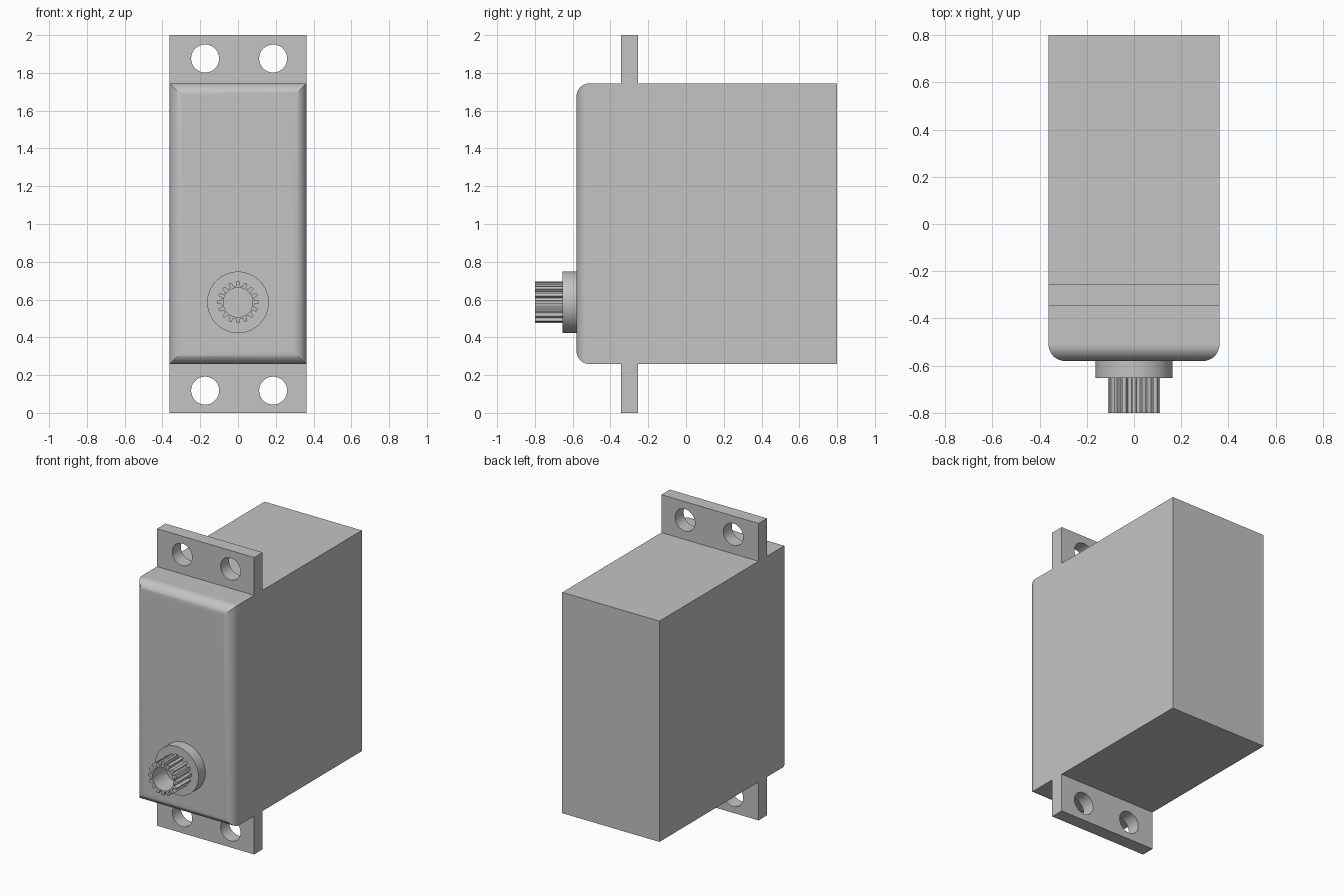
import bpy, bmesh, math
from mathutils import Matrix

if "Cube" in bpy.data.objects:
    bpy.data.objects.remove(bpy.data.objects["Cube"])

grey = bpy.data.materials.new("light_grey")
grey.diffuse_color = (0.55, 0.55, 0.55, 1)
grey.use_nodes = True
grey.node_tree.nodes["Principled BSDF"].inputs["Base Color"].default_value = grey.diffuse_color


def finish(name, bm):
    bmesh.ops.remove_doubles(bm, verts=bm.verts, dist=1e-5)
    bmesh.ops.recalc_face_normals(bm, faces=bm.faces)
    me = bpy.data.meshes.new(name)
    bm.to_mesh(me)
    bm.free()
    me.materials.clear()
    me.materials.append(grey)
    me.shade_smooth()
    me.set_sharp_from_angle(angle=math.radians(25))
    ob = bpy.data.objects.new(name, me)
    bpy.context.collection.objects.link(ob)
    mod = ob.modifiers.new("flat_normals", "WEIGHTED_NORMAL")
    mod.keep_sharp = True
    return ob


def circle(cx, cz, r, n=48):
    return [(cx + r * math.cos(2 * math.pi * i / n),
             cz + r * math.sin(2 * math.pi * i / n)) for i in range(n)]


def rect(x0, x1, z0, z1):
    return [(x0, z0), (x1, z0), (x1, z1), (x0, z1)]


def extrude_profile(name, loops, y0, y1):
    """Fill x-z outlines (inner loops become holes) and extrude from y0 to y1."""
    cu = bpy.data.curves.new(name + "_outline", "CURVE")
    cu.dimensions = "2D"
    cu.fill_mode = "BOTH"
    cu.extrude = (y1 - y0) / 2
    for pts in loops:
        sp = cu.splines.new("POLY")
        sp.points.add(len(pts) - 1)
        for p, (x, z) in zip(sp.points, pts):
            p.co = (x, z, 0, 1)
        sp.use_cyclic_u = True
    tmp = bpy.data.objects.new(name + "_outline", cu)
    bpy.context.collection.objects.link(tmp)
    dg = bpy.context.evaluated_depsgraph_get()
    me = bpy.data.meshes.new_from_object(tmp.evaluated_get(dg))
    bm = bmesh.new()
    bm.from_mesh(me)
    bpy.data.objects.remove(tmp)
    bpy.data.meshes.remove(me)
    bm.transform(Matrix.Translation((0, (y0 + y1) / 2, 0))
                 @ Matrix.Rotation(math.pi / 2, 4, "X"))
    return finish(name, bm)


# Main case: box with the four front edges rounded
W, Z0, Z1, FRONT, BACK = 0.362, 0.258, 1.745, -0.58, 0.80
bm = bmesh.new()
bmesh.ops.create_cube(bm, size=1)
bm.transform(Matrix.Translation((0, (FRONT + BACK) / 2, (Z0 + Z1) / 2))
             @ Matrix.Diagonal((2 * W, BACK - FRONT, Z1 - Z0, 1)))
front_edges = [e for e in bm.edges if all(v.co.y < FRONT + 0.01 for v in e.verts)]
bmesh.ops.bevel(bm, geom=front_edges, offset=0.07, segments=10, profile=0.5,
                affect="EDGES")
finish("servo_case", bm)

# Mounting flanges, each with two screw holes
for name, z0, z1, hz in (("lower_flange", 0, Z0, 0.118),
                         ("upper_flange", Z1, 2.0, 1.876)):
    loops = [rect(-W, W, z0, z1)] + [circle(x, hz, 0.074) for x in (-0.174, 0.186)]
    extrude_profile(name, loops, -0.345, -0.255)

# Round collar around the output shaft
SHAFT_Z = 0.585
extrude_profile("shaft_collar", [circle(0, SHAFT_Z, 0.163, 64)], -0.653, FRONT)

# Hollow toothed output shaft
TEETH, ROOT, TIP = 16, 0.088, 0.11
outline = []
for i in range(TEETH):
    for frac, r in ((-0.28, ROOT), (-0.2, TIP), (0.2, TIP), (0.28, ROOT)):
        a = 2 * math.pi * (i + frac) / TEETH
        outline.append((r * math.cos(a), SHAFT_Z + r * math.sin(a)))
extrude_profile("splined_shaft", [outline, circle(0, SHAFT_Z, 0.078)], -0.80, -0.653)
